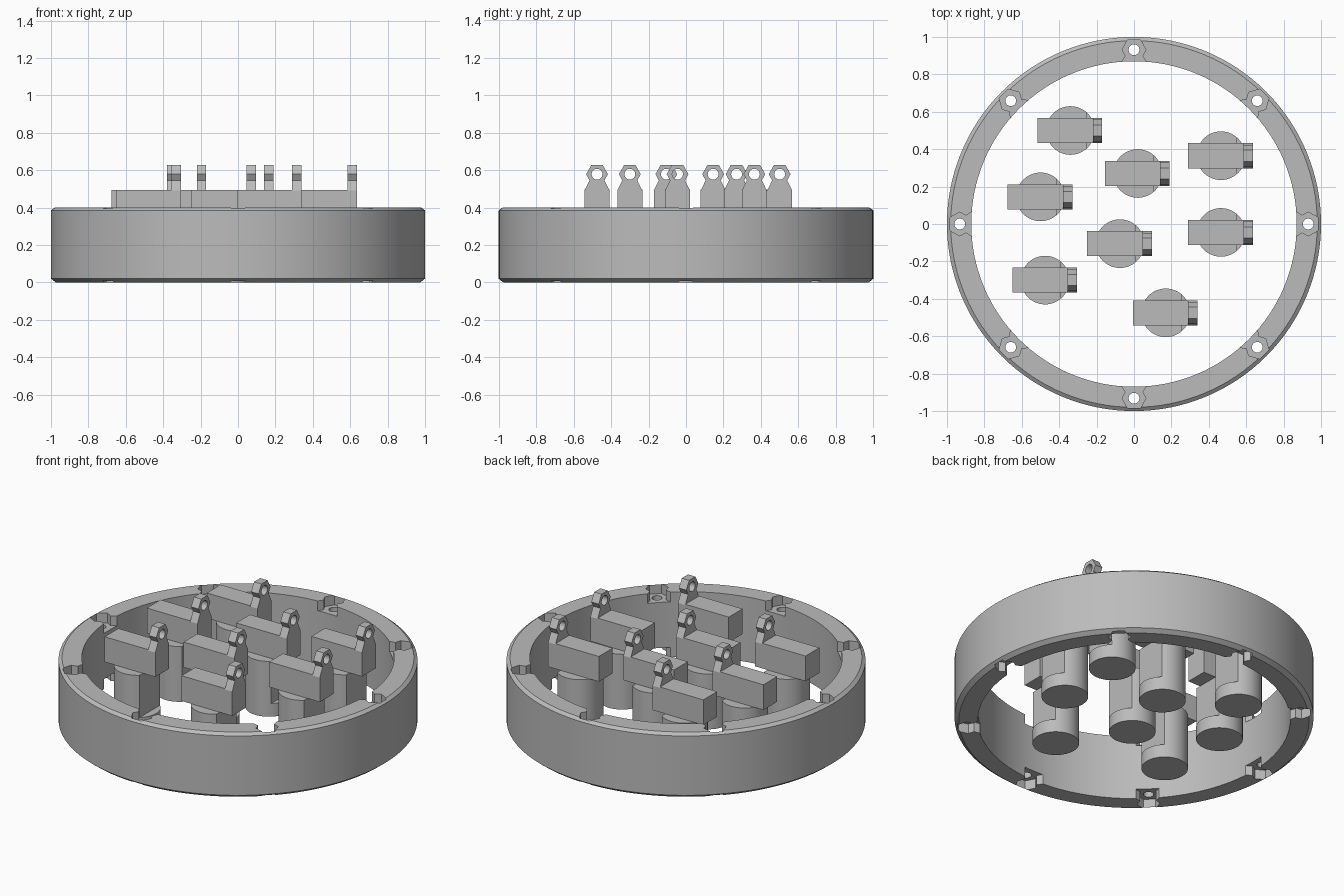
import bpy, bmesh, math
from mathutils import Matrix, Vector

if "Cube" in bpy.data.objects:
    bpy.data.objects.remove(bpy.data.objects["Cube"])

grey = bpy.data.materials.new("plain grey")
grey.diffuse_color = (0.5, 0.5, 0.5, 1)
grey.use_nodes = True
grey.node_tree.nodes["Principled BSDF"].inputs["Base Color"].default_value = grey.diffuse_color


def make_object(name, bm):
    bmesh.ops.remove_doubles(bm, verts=bm.verts, dist=1e-5)
    bmesh.ops.recalc_face_normals(bm, faces=bm.faces)
    mesh = bpy.data.meshes.new(name)
    bm.to_mesh(mesh)
    bm.free()
    mesh.materials.append(grey)
    obj = bpy.data.objects.new(name, mesh)
    bpy.context.collection.objects.link(obj)
    return obj


def prism(bm, points, depth):
    """Extrude a closed 3D outline along a vector."""
    face = bm.faces.new([bm.verts.new(p) for p in points])
    out = bmesh.ops.extrude_face_region(bm, geom=[face])
    bmesh.ops.translate(bm, vec=Vector(depth),
                        verts=[g for g in out["geom"] if isinstance(g, bmesh.types.BMVert)])


def cylinder(bm, radius, length, matrix, segments):
    bmesh.ops.create_cone(bm, cap_ends=True, segments=segments, radius1=radius,
                          radius2=radius, depth=length, matrix=matrix)


def cut(obj, cutter):
    mod = obj.modifiers.new("cut", 'BOOLEAN')
    mod.operation = 'DIFFERENCE'
    mod.solver = 'EXACT'
    mod.object = cutter
    bpy.context.view_layer.objects.active = obj
    bpy.ops.object.modifier_apply(modifier=mod.name)
    bpy.data.objects.remove(cutter)


def smooth(obj):
    bpy.ops.object.select_all(action='DESELECT')
    obj.select_set(True)
    bpy.context.view_layer.objects.active = obj
    bpy.ops.object.shade_smooth_by_angle(angle=math.radians(25))


def mirrored(half):
    return half + [(-a, b) for a, b in reversed(half)]


# Outer ring: chamfered band revolved around z
bm = bmesh.new()
band = [(0.87, 0), (0.975, 0), (1, 0.02), (1, 0.385), (0.98, 0.4), (0.87, 0.4)]
verts = [bm.verts.new((r, 0, z)) for r, z in band]
edges = [bm.edges.new((verts[i], verts[(i + 1) % 6])) for i in range(6)]
bmesh.ops.spin(bm, geom=verts + edges, axis=(0, 0, 1), cent=(0, 0, 0),
               angle=math.tau, steps=128)
ring = make_object("outer_ring", bm)

# Eight keyed pockets in the top and bottom rims, each with a through hole
pocket = mirrored([(0.034, 0.985), (0.064, 0.932), (0.045, 0.898), (0.07, 0.86)])
pockets, holes = bmesh.new(), bmesh.new()
for i in range(8):
    turn = Matrix.Rotation(i * math.tau / 8, 4, 'Z')
    for z in (-0.05, 0.34):
        prism(pockets, [turn @ Vector((u, r, z)) for u, r in pocket], (0, 0, 0.11))
    cylinder(holes, 0.029, 1, turn @ Matrix.Translation((0, 0.932, 0.2)), 24)
cut(ring, make_object("pocket_cutter", pockets))
cut(ring, make_object("hole_cutter", holes))
smooth(ring)

# Link peg: post with a flat on its +x side, a block on top, and a keyed lug
def link_peg(number, x, y):
    bm = bmesh.new()
    cylinder(bm, 0.13, 0.34, Matrix.Translation((0, 0, 0.17)), 48)
    post = make_object(f"post_{number}", bm)
    bm = bmesh.new()
    prism(bm, [(0.085, -0.2, 0.08), (0.085, 0.2, 0.08), (0.085, 0.2, 0.5),
               (0.085, -0.2, 0.5)], (0.2, 0, 0))
    cut(post, make_object("flat_cutter", bm))

    bm = bmesh.new()
    prism(bm, [(-0.175, -0.067, 0.34), (-0.175, 0.067, 0.34),
               (-0.175, 0.067, 0.495), (-0.175, -0.067, 0.495)], (0.295, 0, 0))
    block = make_object(f"block_{number}", bm)

    bm = bmesh.new()
    lug_shape = mirrored([(0.03, 0.628), (0.058, 0.578), (0.04, 0.545),
                          (0.067, 0.49), (0.067, 0.34)])
    prism(bm, [(0.12, a, z) for a, z in lug_shape], (0.05, 0, 0))
    lug = make_object(f"lug_{number}", bm)
    bm = bmesh.new()
    cylinder(bm, 0.029, 0.4, Matrix.Translation((0.145, 0, 0.578)) @
             Matrix.Rotation(math.pi / 2, 4, 'Y'), 24)
    cut(lug, make_object("lug_hole_cutter", bm))

    for obj in (post, block, lug):
        smooth(obj)
        obj.location = (x, y, 0)


places = [(-0.34, 0.5), (0.02, 0.27), (-0.5, 0.145), (0.465, 0.365),
          (0.465, -0.045), (-0.075, -0.105), (-0.475, -0.3), (0.17, -0.475)]
for n, (x, y) in enumerate(places, 1):
    link_peg(n, x, y)
